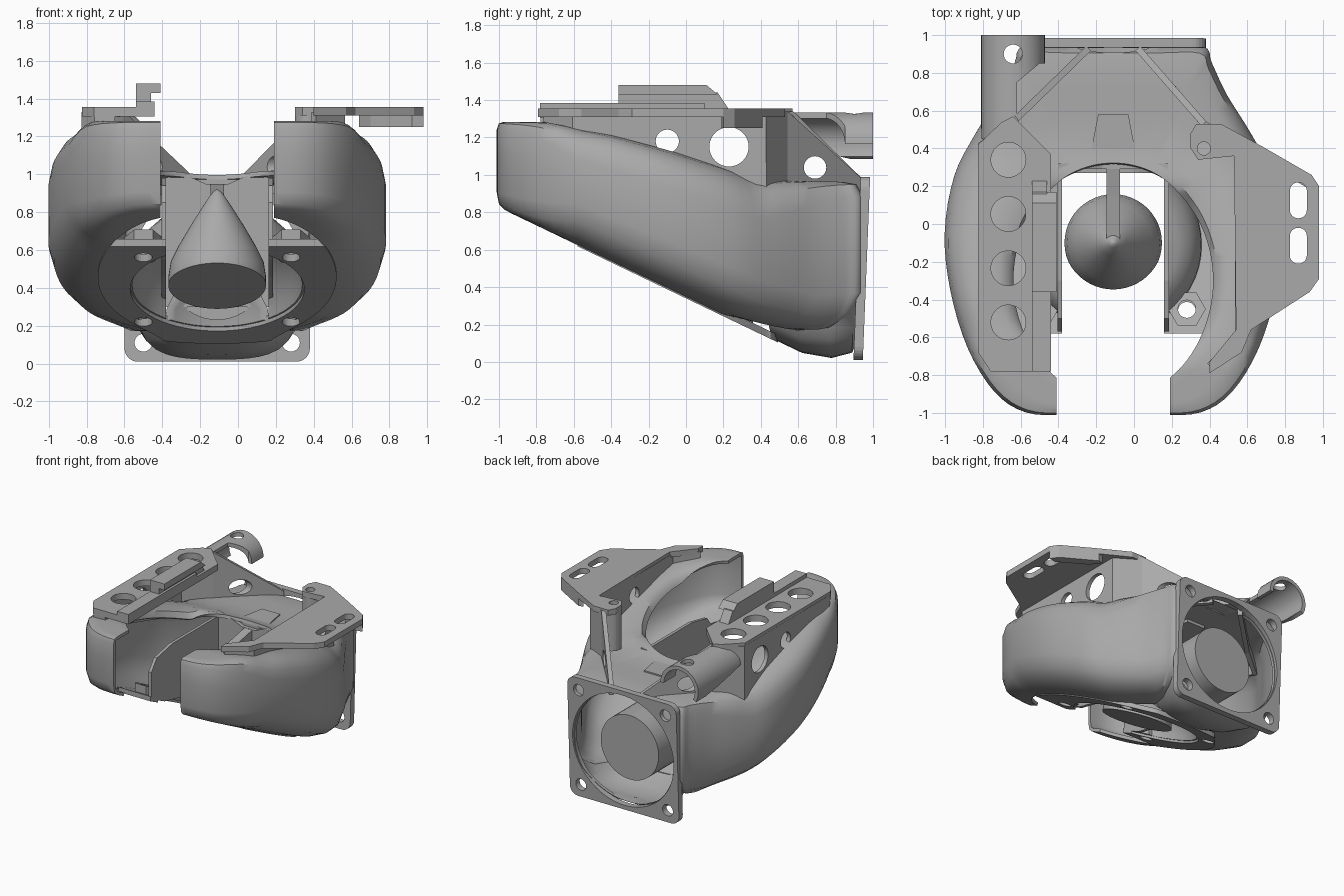
import bpy, bmesh, math
from mathutils import Vector

if "Cube" in bpy.data.objects:
    bpy.data.objects.remove(bpy.data.objects["Cube"])

AX = -0.11  # symmetry axis of the duct
grey = bpy.data.materials.new("plain grey")
grey.use_nodes = True
grey.diffuse_color = (0.4, 0.4, 0.4, 1)
grey.node_tree.nodes["Principled BSDF"].inputs["Base Color"].default_value = (0.4, 0.4, 0.4, 1)


def make(name, verts, faces):
    me = bpy.data.meshes.new(name)
    me.from_pydata([tuple(v) for v in verts], [], faces)
    bm = bmesh.new()
    bm.from_mesh(me)
    bmesh.ops.recalc_face_normals(bm, faces=bm.faces)
    bm.to_mesh(me)
    bm.free()
    ob = bpy.data.objects.new(name, me)
    me.materials.append(grey)
    bpy.context.scene.collection.objects.link(ob)
    return ob


def prism(name, pts, lo, hi, axis=2):
    """Extrude a flat outline along one axis."""
    place = [lambda a, b, h: (h, a, b), lambda a, b, h: (a, h, b), lambda a, b, h: (a, b, h)][axis]
    n = len(pts)
    verts = [place(a, b, h) for h in (lo, hi) for a, b in pts]
    faces = [list(range(n)), list(range(n, 2 * n))]
    faces += [(i, (i + 1) % n, n + (i + 1) % n, n + i) for i in range(n)]
    return make(name, verts, faces)


def loft_faces(n, rows):
    return [(j * n + i, j * n + (i + 1) % n, (j + 1) * n + (i + 1) % n, (j + 1) * n + i)
            for j in range(rows - 1) for i in range(n)]


def rect(a0, a1, b0, b1):
    return [(a0, b0), (a1, b0), (a1, b1), (a0, b1)]


def circle(a, b, r, n=40):
    return [(a + r * math.cos(2 * math.pi * i / n), b + r * math.sin(2 * math.pi * i / n)) for i in range(n)]


def rounded(a, b, w, h, r, n=6):
    out = []
    for k, (sx, sy) in enumerate([(1, 1), (-1, 1), (-1, -1), (1, -1)]):
        for i in range(n + 1):
            t = math.pi / 2 * (k + i / n)
            out.append((a + sx * (w - r) + r * math.cos(t), b + sy * (h - r) + r * math.sin(t)))
    return out


def apply_mod(ob, kind, **settings):
    m = ob.modifiers.new(kind.title(), kind)
    for key, value in settings.items():
        setattr(m, key, value)
    bpy.ops.object.select_all(action='DESELECT')
    bpy.context.view_layer.objects.active = ob
    ob.select_set(True)
    bpy.ops.object.modifier_apply(modifier=m.name)


def cut(ob, pts, lo, hi, axis=2):
    c = prism("cutter", pts, lo, hi, axis)
    c.hide_render = True
    apply_mod(ob, 'BOOLEAN', operation='DIFFERENCE', object=c, solver='EXACT')
    bpy.data.objects.remove(c)


def smooth(ob, angle=35):
    bpy.ops.object.select_all(action='DESELECT')
    bpy.context.view_layer.objects.active = ob
    ob.select_set(True)
    bpy.ops.object.shade_smooth_by_angle(angle=math.radians(angle))


def tilt(ob):
    """Lay a flat part onto the sloping floor plane."""
    for v in ob.data.vertices:
        v.co.z += 0.36 - 0.48 * v.co.y


def floor_z(y):
    return max(0.03, 0.36 - 0.48 * y)


def top_z(y):
    keys = [(-2, 1.27), (-0.75, 1.27), (-0.4, 1.2), (-0.1, 1.12), (0.2, 1.03), (0.4, 0.96), (0.9, 0.95), (2, 0.95)]
    for (y0, z0), (y1, z1) in zip(keys, keys[1:]):
        if y <= y1:
            return z0 + (z1 - z0) * (y - y0) / (y1 - y0)


# Outer outline of the duct, right half, smoothed and mirrored
half = [(0, -1), (0.25, -1), (0.46, -0.985), (0.62, -0.88), (0.76, -0.65), (0.85, -0.35), (0.88, -0.05),
        (0.83, 0.25), (0.72, 0.47), (0.59, 0.68), (0.51, 0.85), (0.47, 0.93), (0.25, 0.93), (0, 0.93)]
P = [Vector(p) for p in half]
P = [P[0]] + P + [P[-1]]
side = []
for i in range(1, len(P) - 2):
    a, b, c, d = P[i - 1:i + 3]
    for k in range(4):
        t = k / 4
        side.append(0.5 * (2 * b + (c - a) * t + (2 * a - 5 * b + 4 * c - d) * t * t + (3 * b - a - 3 * c + d) * t ** 3))
side.append(P[-1])
outline = side + [Vector((-p.x, p.y)) for p in reversed(side[1:-1])]


def ring(s):
    """Outline between the inner opening (0) and the outer wall (1)."""
    out = []
    for p in outline:
        a = math.atan2(p.y + 0.3, p.x)
        q = Vector((0.54 * math.cos(a), -0.3 + 0.62 * math.sin(a))).lerp(p, s)
        out.append((q.x + AX, q.y))
    return out


def squarer(f, p):
    """Tighten the rounded section towards the outlet ends and the fan."""
    w = min(max((p.y - 0.4) / 0.53, (-0.6 - p.y) / 0.4, 0), 1)
    if f > 0.5:
        return 1 - 0.5 * (2 - 2 * f) ** (1 + 2 * w)
    # round off the lower corners next to the fan
    corner = min(abs(p.x) / 0.47, 1) ** 3 if p.y > 0 else 0
    return 0.5 * (2 * f) ** (1 + 2 * w * (1 - corner)) + 0.1 * w * corner * (1 - 2 * f)


# Horseshoe duct shell
levels = [(0, 0.25), (0.03, 0.5), (0.1, 0.75), (0.2, 0.92), (0.34, 1), (0.55, 1), (0.74, 1), (0.86, 0.95),
          (0.94, 0.84), (0.985, 0.66), (1, 0.45), (0.99, 0.2), (0.96, 0.06), (0.9, 0)]
verts = []
for f, s in levels:
    for (x, y), p in zip(ring(s), outline):
        verts.append((x, y, floor_z(y) + squarer(f, p) * (top_z(y) - floor_z(y))))
shell = make("duct_shell", verts, loft_faces(len(outline), len(levels)))
apply_mod(shell, 'SOLIDIFY', thickness=0.025, offset=0)
cut(shell, rect(-0.41, 0.19, -1.3, -0.45), -1, 2)
cut(shell, circle(AX, 0.5, 0.45, 64), 0.8, 1.2, 1)
smooth(shell, 40)

# Sloping floor with round intake, slot and screw holes
floor = prism("sloping_floor", ring(0.28), -0.02, 0.02)
cut(floor, circle(AX, -0.11, 0.46, 64), -1, 1)
cut(floor, rect(-0.38, 0.16, -1.5, -0.2), -1, 1)
cut(floor, rect(-2, 2, -1.5, -0.58), -1, 1)
for sx in (-0.39, 0.39):
    for y in (-0.46, 0.25):
        cut(floor, circle(AX + sx, y, 0.047, 24), -1, 1)
tilt(floor)

# Flared nozzle rising from the round intake to the channel walls
N = 48
flare_rows = [(0.46, 0), (0.455, 0.06), (0.435, 0.13), (0.4, 0.2), (0.34, 0.26), (0.27, 0.3)]
flare = make("nozzle_flare", [(x, y, h) for r, h in flare_rows for x, y in circle(AX, -0.11, r, N)],
             loft_faces(N, len(flare_rows)))
apply_mod(flare, 'SOLIDIFY', thickness=0.02, offset=0)
cut(flare, rect(-0.38, 0.16, -1.5, 0.27), -1, 1)
tilt(flare)
smooth(flare)

# Hex nut seats on the floor
for name, x in (("left_nut_seat", AX + 0.39), ("right_nut_seat", AX - 0.39)):
    nut = prism(name, circle(x, -0.45, 0.1, 6), 0, 0.09)
    cut(nut, circle(x, -0.45, 0.047, 24), -1, 1)
    tilt(nut)

# Channel walls around the central opening
wall_side = [(-0.57, 0.63), (-0.4, 0.55), (0.0, 0.46), (0.31, 0.3), (0.31, 0.98), (-0.3, 0.98), (-0.5, 0.94),
             (-0.57, 0.85)]
for name, x in (("left_channel_wall", 0.16), ("right_channel_wall", -0.405)):
    prism(name, wall_side, x, x + 0.025, 0)
prism("channel_back_wall", [(-0.4, 0.3), (0.18, 0.3), (0.18, 1.01), (0.04, 0.99), (-0.05, 0.95),
                            (-0.17, 0.95), (-0.26, 0.99), (-0.4, 1.01)], 0.29, 0.32, 1)
prism("hood_ramp", [(-0.24, 0.32), (0.02, 0.32), (-0.03, 0.58), (-0.19, 0.58)], 0.92, 0.98)

# Teardrop nose, trimmed parallel to the floor
profile = [(0.003, 0.92), (0.025, 0.905), (0.07, 0.84), (0.14, 0.73), (0.205, 0.62), (0.245, 0.54), (0.258, 0.46),
           (0.258, 0.2)]
verts = [(AX + x, y - 0.1, z) for r, z in profile for x, y in circle(0, 0, r, N)]
caps = [list(range(N)), list(range(len(verts) - N, len(verts)))]
nose = make("teardrop_nose", verts, loft_faces(N, len(profile)) + caps)
bm = bmesh.new()
bm.from_mesh(nose.data)
bmesh.ops.bisect_plane(bm, geom=bm.verts[:] + bm.edges[:] + bm.faces[:], plane_co=(0, 0, 0.365),
                       plane_no=(0, -0.48, -1), clear_outer=True)
bmesh.ops.holes_fill(bm, edges=[e for e in bm.edges if e.is_boundary])
bm.to_mesh(nose.data)
bm.free()
smooth(nose)
prism("nose_fin", [(-0.09, 0.6), (0.3, 0.5), (0.3, 0.95), (0.15, 0.92), (-0.09, 0.88)], AX - 0.035, AX + 0.035, 0)

# Hub behind the nose, facing the fan
smooth(prism("fan_hub", circle(AX, 0.49, 0.26, N), 0.3, 0.88, 1))

# Square fan flange
flange = prism("fan_flange", rounded(AX, 0.5, 0.49, 0.49, 0.07), 0.915, 0.965, 1)
cut(flange, circle(AX, 0.5, 0.455, 64), 0.5, 1.2, 1)
for sx in (-0.39, 0.39):
    for sz in (-0.39, 0.39):
        cut(flange, circle(AX + sx, 0.5 + sz, 0.047, 24), 0.5, 1.2, 1)
for v in flange.data.vertices:
    v.co.y += 0.04 * (v.co.z - 0.5)


# Upright bracket walls and diagonal braces with round openings
def bracket_wall(name, pts):
    verts = [(x, y, z) for x, y, lo, hi in pts for z in (lo, hi)]
    ob = make(name, verts, [(2 * i, 2 * i + 2, 2 * i + 3, 2 * i + 1) for i in range(len(pts) - 1)])
    apply_mod(ob, 'SOLIDIFY', thickness=0.035, offset=0)
    for y, z, r in ((-0.1, 1.18, 0.062), (0.23, 1.15, 0.105), (0.69, 1.04, 0.06)):
        cut(ob, circle(y, z, r), -2, 2, 0)


bracket_wall("left_bracket_wall", [(0.4, -0.75, 1.23, 1.33), (0.55, -0.6, 1.16, 1.33), (0.55, 0.42, 0.9, 1.33),
                                   (0.37, 0.53, 0.9, 1.34), (0.02, 0.93, 0.9, 0.98)])
bracket_wall("right_bracket_wall", [(-0.65, -0.76, 1.2, 1.33), (-0.75, -0.76, 1.2, 1.33), (-0.81, -0.66, 1.13, 1.33),
                                    (-0.81, 0.42, 0.83, 1.33), (-0.62, 0.56, 0.88, 1.34), (-0.24, 0.93, 0.9, 0.98)])

# Left mounting plate with slotted ear
plate = prism("left_mounting_plate", [
    (0.3, 0.4), (0.34, 0.34), (0.53, 0.36), (0.54, -0.56), (0.4, -0.73), (0.4, -0.79), (0.57, -0.68), (0.62, -0.56),
    (0.93, -0.36), (0.98, -0.29), (0.98, 0.2), (0.94, 0.26), (0.68, 0.41), (0.46, 0.53), (0.33, 0.53), (0.3, 0.48)],
    1.31, 1.355)
for y in (-0.115, 0.125):
    cut(plate, rounded(0.87, y, 0.045, 0.095, 0.044), 1, 2)
cut(plate, circle(0.37, 0.4, 0.035, 24), 1, 2)
prism("left_ear_lip", [(0.64, 0.4), (0.7, 0.32), (0.92, 0.19), (0.98, 0.2), (0.94, 0.26), (0.68, 0.41)], 1.25, 1.315)
boss = prism("left_screw_boss", circle(0.37, 0.42, 0.07, 24), 1.0, 1.315)
cut(boss, circle(0.37, 0.4, 0.035, 24), 0.5, 2)

# Right mounting plate with four round openings
plate = prism("right_mounting_plate", [
    (-0.76, -0.78), (-0.44, -0.78), (-0.44, 0.37), (-0.64, 0.57), (-0.7, 0.54), (-0.825, 0.42), (-0.825, -0.68)],
    1.305, 1.355)
for k in range(4):
    cut(plate, circle(-0.665, 0.34 - 0.287 * k, 0.092), 1, 2)
prism("right_rail_step", rect(-0.54, -0.44, -0.78, 0.1), 1.35, 1.385)
prism("right_rail_stem", [(-0.36, 1.35), (0.23, 1.35), (0.17, 1.44), (-0.36, 1.44)], -0.54, -0.46, 0)
prism("right_rail_cap", [(-0.36, 1.43), (0.17, 1.43), (0.11, 1.48), (-0.36, 1.48)], -0.54, -0.41, 0)

# Curved cable guide behind the right plate, wider at its rear end
arc = [math.radians(a) for a in range(0, 209, 13)]
guide = prism("cable_guide", [(-0.64 + r * math.cos(a), 1.165 + r * math.sin(a))
                              for r, seq in ((0.17, arc), (0.14, arc[::-1])) for a in seq], 0.45, 1.0, 1)
cut(guide, circle(-0.64, 0.9, 0.05, 24), 1.1, 2)
cut(guide, [(-0.62, 0.4), (-0.3, 0.4), (-0.3, 0.85), (-0.5, 0.85), (-0.62, 0.75)], 0.8, 2)
cut(guide, [(0.4, 0.9), (0.9, 0.9), (0.9, 1.08), (0.4, 1.2)], -2, 2, 0)
smooth(guide)
